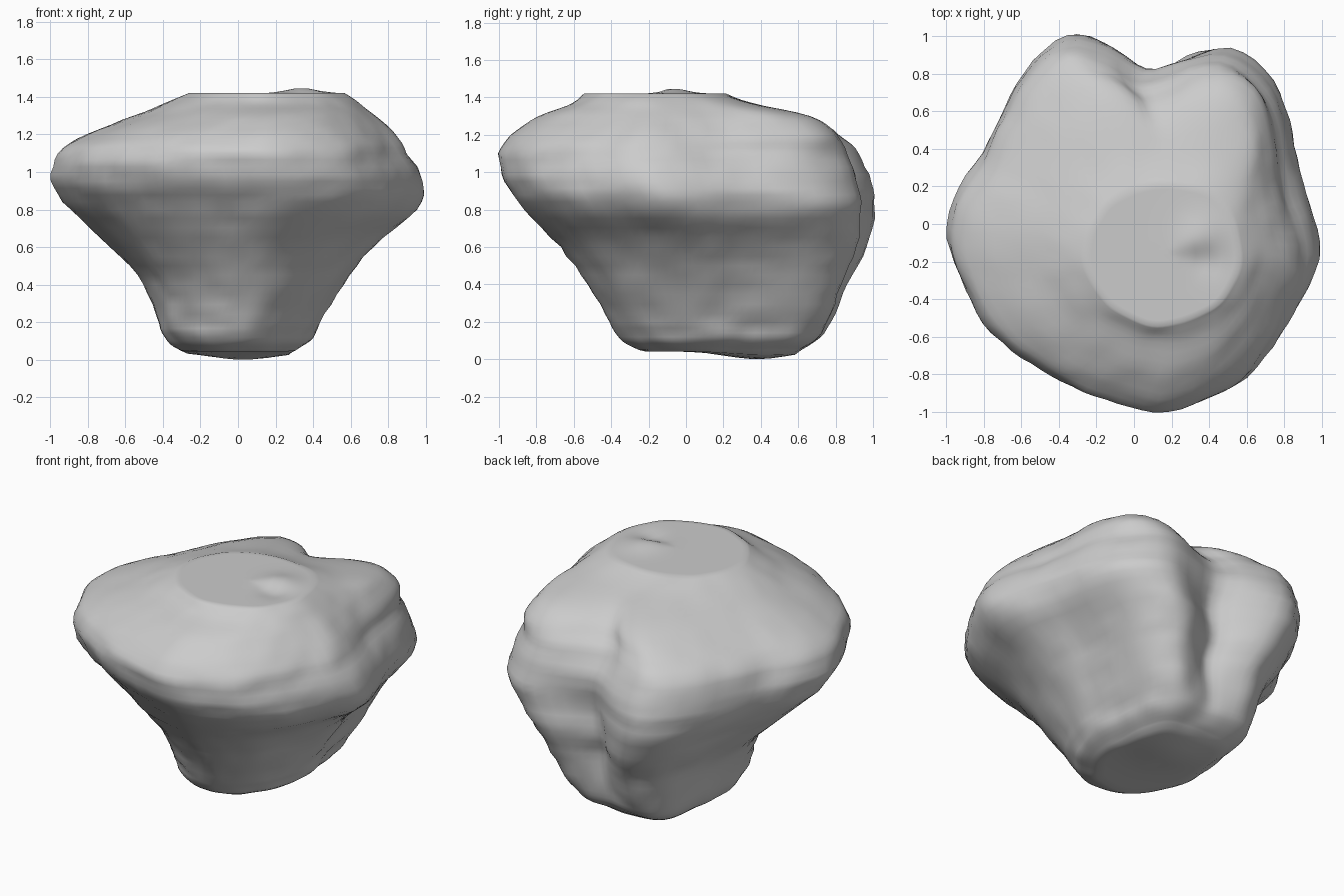
import bpy, bmesh, math
from mathutils import Vector, noise

cube = bpy.data.objects.get("Cube")
if cube:
    bpy.data.objects.remove(cube)

SEGMENTS = 88
STEPS = 4          # rings between two key levels

# Plan outline, counter-clockwise from the +x side
OUTLINE = [(1, -.17), (.9, .2), (.82, .5), (.72, .72), (.55, .89), (.4, .91), (.22, .87),
           (.05, .85), (-.12, .95), (-.3, 1), (-.43, .97), (-.57, .83), (-.7, .62), (-.82, .38),
           (-.95, .18), (-1, -.05), (-.92, -.3), (-.78, -.55), (-.55, -.73), (-.3, -.87),
           (-.05, -.95), (.2, -1), (.5, -.9), (.72, -.72), (.9, -.42)]

# Key levels: z, x min, x max, y min, y max, notch depth, roundness, left and right lobe swell
LEVELS = [(.05, -.31, .31, -.26, .61, .00, 1., .16, .16),
          (.10, -.38, .38, -.34, .69, .00, .9, .18, .18),
          (.20, -.43, .44, -.41, .76, .02, .7, .18, .18),
          (.40, -.50, .57, -.53, .84, .06, .4, .15, .15),
          (.60, -.68, .72, -.68, .95, .08, .2, .10, .10),
          (.80, -.90, .96, -.86, 1.0, .06, .0, .04, .04),
          (.95, -.99, .99, -.97, .99, .01, .0, .02, .00),
          (1.10, -.96, .91, -1., .92, .01, .0, .06, .00),
          (1.20, -.81, .84, -.93, .83, .05, .1, .13, .00),
          (1.30, -.55, .73, -.78, .66, .06, .3, .18, .00),
          (1.37, -.38, .65, -.61, .36, .02, .7, .12, .00),
          (1.42, -.26, .57, -.54, .22, .00, 1., .06, .00)]


def spline(a, b, c, d, t):
    """Smooth curve through b and c."""
    return [q + .5 * t * (r - p + t * (2*p - 5*q + 4*r - s + t * (3*(q - r) + s - p)))
            for p, q, r, s in zip(a, b, c, d)]


def outline_radius(angle):
    """Distance from the axis to the plan outline along an angle."""
    ray = Vector((math.cos(angle), math.sin(angle)))
    for i, start in enumerate(FINE):
        p, q = Vector(start), Vector(FINE[(i + 1) % len(FINE)])
        edge = q - p
        det = ray.cross(edge)
        if abs(det) > 1e-9:
            along = p.cross(ray) / det
            dist = p.cross(edge) / det
            if 0 <= along <= 1 and dist > 0:
                return dist
    return 1


def bell(x, centre, width):
    return math.exp(-((x - centre) / width) ** 2)


n = len(OUTLINE)
FINE = [spline(*[OUTLINE[(i + k) % n] for k in (-1, 0, 1, 2)], t / 4)
        for i in range(n) for t in range(4)]
ANGLES = [math.tau * i / SEGMENTS for i in range(SEGMENTS)]
RADII = [outline_radius(a) for a in ANGLES]


def ring(level):
    z, x0, x1, y0, y1, notch, rounding, swell_left, swell_right = level
    points = []
    for a, r in zip(ANGLES, RADII):
        r += (1 - r) * rounding
        r += swell_left * bell(a, .85, .36) + swell_right * bell(a, 2.25, .36)
        r -= notch * bell(a, 1.5, .28)
        x = (x0 + x1) / 2 + (x1 - x0) / 2 * r * math.cos(a)
        y = (y0 + y1) / 2 + (y1 - y0) / 2 * r * math.sin(a)
        points.append(Vector((x, y, z)))
    return points


def shrink(points, factor):
    centre = sum(points, Vector()) / len(points)
    return [centre.lerp(p, factor) for p in points]


# Stack of rings forming the body
rings = []
last = len(LEVELS) - 1
for i in range(last):
    keys = [LEVELS[min(max(i + k, 0), last)] for k in (-1, 0, 1, 2)]
    rings += [ring(spline(*keys, t / STEPS)) for t in range(STEPS)]
rings.append(ring(LEVELS[-1]))

# Weathered surface with horizontal ridges
for points in rings:
    for p in points:
        out = Vector((p.x, p.y - .1, 0)).normalized()
        wave = noise.noise(Vector((p.x * 2, p.y * 2, p.z * 15)))
        grain = noise.noise(p * 8)
        p += out * (.014 * wave + .012 * grain)

# Tilted base and flat crown close the stack
base = [shrink(rings[0], f) for f in (.2, .4, .6, .8, .92)]
crown = [shrink(rings[-1], f) for f in (.92, .75, .58, .42, .25, .1)]

# Base dips towards the back
for points in base:
    for p in points:
        p.z = .042 - .042 * bell(p.y, .38, .22) * bell(p.x, .03, .25)

# Low knob beside a shallow dimple on the crown
for points in crown:
    for p in points:
        p.z += .03 * bell(p.x, .34, .11) * bell(p.y, -.08, .11)
        p.z -= .025 * bell(p.x, .37, .08) * bell(p.y, -.19, .08)

bm = bmesh.new()
loops = [[bm.verts.new(p) for p in points] for points in base + rings + crown]
for low, high in zip(loops, loops[1:]):
    for i in range(SEGMENTS):
        j = (i + 1) % SEGMENTS
        bm.faces.new((low[i], low[j], high[j], high[i]))
bm.faces.new(loops[0][::-1])
bm.faces.new(loops[-1])
bmesh.ops.recalc_face_normals(bm, faces=bm.faces)

mesh = bpy.data.meshes.new("stone_body")
bm.to_mesh(mesh)
bm.free()
body = bpy.data.objects.new("stone_body", mesh)
bpy.context.collection.objects.link(body)

# Plain grey stone
grey = bpy.data.materials.new("light_grey_stone")
grey.use_nodes = True
colour = (.6, .6, .6, 1)
grey.diffuse_color = colour
grey.node_tree.nodes["Principled BSDF"].inputs["Base Color"].default_value = colour
mesh.materials.append(grey)

bpy.context.view_layer.objects.active = body
body.select_set(True)
bpy.ops.object.shade_smooth_by_angle(angle=math.radians(50))
